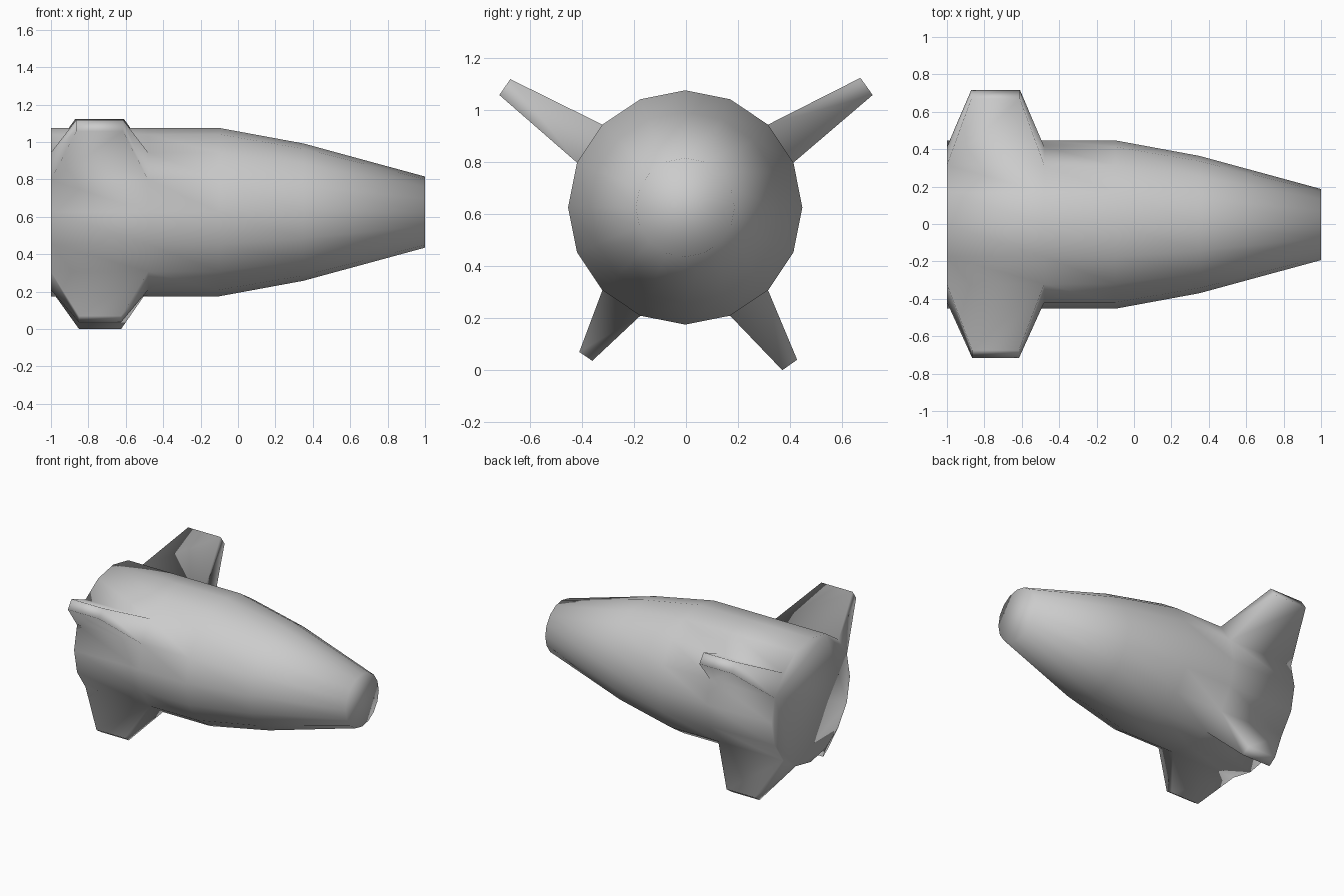
import bpy, bmesh
from math import cos, sin, pi

if "Cube" in bpy.data.objects:
    bpy.data.objects.remove(bpy.data.objects["Cube"])

SIDES = 16
CY, CZ = -0.003, 0.625
# body profile: (x, radius) from tail to nose
PROFILE = [(-1.0, 0.45), (-0.48, 0.45), (-0.1, 0.45), (0.35, 0.367), (1.0, 0.19)]

bm = bmesh.new()

# sixteen-sided tapering hull with flat caps
rings = []
for x, r in PROFILE:
    rings.append([bm.verts.new((x, CY + r * cos(2 * pi * k / SIDES),
                                CZ + r * sin(2 * pi * k / SIDES)))
                  for k in range(SIDES)])
tail_faces = []
for i in range(len(rings) - 1):
    for k in range(SIDES):
        n = (k + 1) % SIDES
        f = bm.faces.new((rings[i][k], rings[i + 1][k], rings[i + 1][n], rings[i][n]))
        if i == 0:
            tail_faces.append(f)
bm.faces.new(rings[0])
bm.faces.new(rings[-1][::-1])


# fin pulled out of one tail panel and tapered to a small tip
def pull_fin(face, x0, x1, high, low):
    tip = bmesh.ops.extrude_discrete_faces(bm, faces=[face])["faces"][0]
    mid_z = tip.calc_center_median().z
    targets = []
    for v in tip.verts:
        y, z = high if v.co.z > mid_z else low
        targets.append((v, (x0 if v.co.x < -0.7 else x1, y, z)))
    for v, co in targets:
        v.co = co


# panel index, tip x range, tip (y, z) of the higher and lower edges
FINS = [(1, -0.87, -0.61, (0.67, 1.123), (0.717, 1.057)),
        (6, -0.865, -0.615, (-0.675, 1.118), (-0.717, 1.057)),
        (10, -0.85, -0.625, (-0.41, 0.07), (-0.36, 0.036)),
        (13, -0.85, -0.625, (0.427, 0.04), (0.37, 0.0))]
for k, x0, x1, high, low in FINS:
    pull_fin(tail_faces[k], x0, x1, high, low)

bmesh.ops.recalc_face_normals(bm, faces=bm.faces[:])
for f in bm.faces:
    f.smooth = True
mesh = bpy.data.meshes.new("finned_hull")
bm.to_mesh(mesh)
bm.free()
hull = bpy.data.objects.new("finned_hull", mesh)
bpy.context.collection.objects.link(hull)
